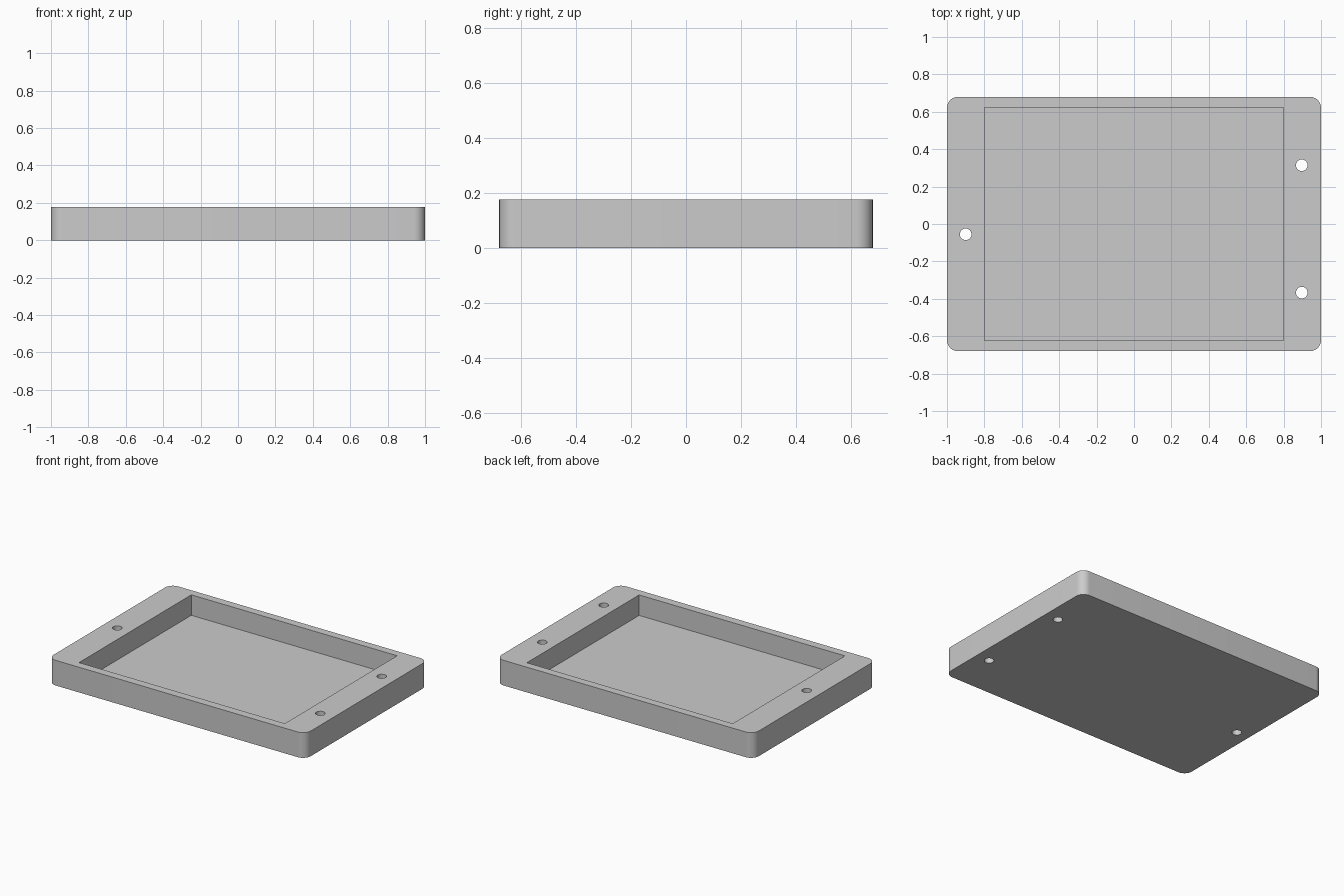
import bpy
import bmesh
import math

default = bpy.data.objects.get("Cube")
if default:
    bpy.data.objects.remove(default, do_unlink=True)

HEIGHT = 0.177
FLOOR = 0.033
HOLES = [(0.897, 0.314), (0.897, -0.367), (-0.9, -0.055)]

grey = bpy.data.materials.new("grey")
grey.use_nodes = True
colour = (0.6, 0.6, 0.6, 1)
grey.diffuse_color = colour
grey.node_tree.nodes["Principled BSDF"].inputs["Base Color"].default_value = colour


def finish(name, bm):
    mesh = bpy.data.meshes.new(name)
    bm.to_mesh(mesh)
    bm.free()
    mesh.materials.append(grey)
    obj = bpy.data.objects.new(name, mesh)
    bpy.context.collection.objects.link(obj)
    return obj


def box(name, low, high, corner=0):
    """Box between two corners, with its upright edges optionally rounded."""
    bm = bmesh.new()
    bmesh.ops.create_cube(bm, size=1)
    for v in bm.verts:
        v.co = [h if c > 0 else l for c, l, h in zip(v.co, low, high)]
    if corner:
        upright = [e for e in bm.edges
                   if abs(e.verts[0].co.z - e.verts[1].co.z) > 0.01]
        bmesh.ops.bevel(bm, geom=upright, offset=corner, segments=10,
                        profile=0.5, affect='EDGES')
    return finish(name, bm)


def drill(name, x, y, radius):
    bm = bmesh.new()
    bmesh.ops.create_cone(bm, cap_ends=True, segments=32, radius1=radius,
                          radius2=radius, depth=1)
    bmesh.ops.translate(bm, verts=bm.verts, vec=(x, y, 0))
    return finish(name, bm)


# Solid block with rounded upright corners
tray = box("tray", (-1, -0.68, 0), (1, 0.68, HEIGHT), corner=0.06)

# Open pocket and the three mounting holes
cutters = [box("pocket_cutter", (-0.8, -0.622, FLOOR), (0.8, 0.624, 0.5))]
cutters += [drill(f"hole_cutter_{i}", x, y, 0.031)
            for i, (x, y) in enumerate(HOLES, 1)]

bpy.context.view_layer.objects.active = tray
for cutter in cutters:
    cutter.hide_render = True
    cut = tray.modifiers.new(cutter.name, 'BOOLEAN')
    cut.operation = 'DIFFERENCE'
    cut.solver = 'EXACT'
    cut.object = cutter
    bpy.ops.object.modifier_apply(modifier=cut.name)
    bpy.data.objects.remove(cutter, do_unlink=True)

# Smooth the rounded corners and hole walls, keep the other edges sharp
bpy.ops.object.select_all(action='DESELECT')
tray.select_set(True)
bpy.ops.object.shade_smooth_by_angle(angle=math.radians(30))
